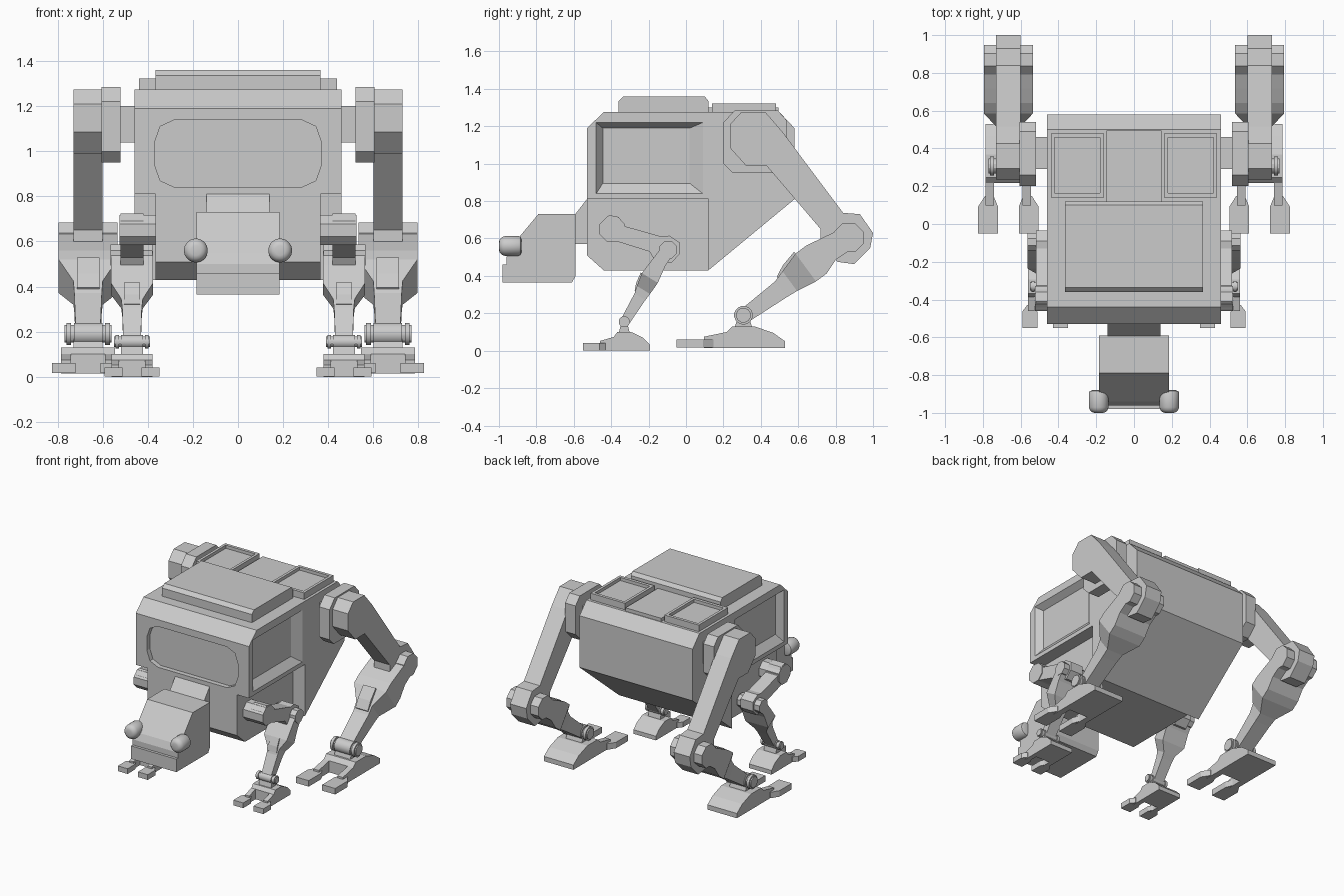
import bpy, bmesh, math
from mathutils import Vector

if "Cube" in bpy.data.objects:
    bpy.data.objects.remove(bpy.data.objects["Cube"])

grey = bpy.data.materials.new("hull grey")
grey.diffuse_color = (0.6, 0.6, 0.6, 1)
grey.use_nodes = True
grey.node_tree.nodes["Principled BSDF"].inputs["Base Color"].default_value = grey.diffuse_color


def loft(name, rings, mirror=False, smooth=False):
    """Skin equal-length rings of points and cap both ends."""
    bm = bmesh.new()
    vs = [[bm.verts.new(p) for p in r] for r in rings]
    n = len(vs[0])
    for a, b in zip(vs, vs[1:]):
        for i in range(n):
            j = (i + 1) % n
            bm.faces.new((a[i], a[j], b[j], b[i]))
    bm.faces.new(vs[0])
    bm.faces.new(vs[-1])
    bmesh.ops.recalc_face_normals(bm, faces=bm.faces)
    me = bpy.data.meshes.new(name)
    bm.to_mesh(me)
    bm.free()
    me.materials.append(grey)
    ob = bpy.data.objects.new(name, me)
    bpy.context.collection.objects.link(ob)
    if smooth:
        bpy.ops.object.select_all(action='DESELECT')
        bpy.context.view_layer.objects.active = ob
        ob.select_set(True)
        bpy.ops.object.shade_smooth_by_angle()
    if mirror:
        m = ob.modifiers.new("mirror", 'MIRROR')
        m.use_mirror_merge = False
    return ob


def prism(name, pts, x0, x1, **kw):
    """Side profile of (y, z) points extruded along x."""
    return loft(name, [[(x, y, z) for y, z in pts] for x in (x0, x1)], **kw)


def rect(x0, x1, y0, y1, z):
    return [(x0, y0, z), (x1, y0, z), (x1, y1, z), (x0, y1, z)]


def box(name, x0, x1, y0, y1, z0, z1, **kw):
    return loft(name, [rect(x0, x1, y0, y1, z0), rect(x0, x1, y0, y1, z1)], **kw)


def circle(c, r, n):
    return [(c[0] + r * math.cos((i + .5) * math.tau / n),
             c[1] + r * math.sin((i + .5) * math.tau / n)) for i in range(n)]


def cut(target, cutter):
    m = target.modifiers.new("cut", 'BOOLEAN')
    m.operation, m.solver, m.object = 'DIFFERENCE', 'EXACT', cutter
    cutter.hide_render = True
    bpy.ops.object.select_all(action='DESELECT')
    bpy.context.view_layer.objects.active = target
    target.select_set(True)
    bpy.ops.object.modifier_apply(modifier="cut")
    bpy.data.objects.remove(cutter)


# Hull with notches for the front legs
hull = prism("hull", [(-.44, .43), (.12, .43), (.58, .81), (.58, 1.19), (.50, 1.275),
                      (-.44, 1.275), (-.53, 1.19), (-.53, .51)], -.46, .46)
for s in (-1, 1):
    cut(hull, box("notch_cutter", min(s * .365, s * .6), max(s * .365, s * .6),
                  -.7, .12, .3, .81))
    # Sloped side recess
    frames = [(.47, -.485, .10, .835, 1.225), (.46, -.48, .09, .84, 1.22),
              (.415, -.445, .02, .895, 1.19)]
    cut(hull, loft("recess_cutter", [[(s * x, a, c), (s * x, b, c), (s * x, b, d), (s * x, a, d)]
                                     for x, a, b, c, d in frames]))

# Front window recess
quarter = [(.28, .15), (.345, .12), (.37, .05)]
outline = (quarter + [(x, -z) for x, z in quarter[::-1]]
           + [(-x, -z) for x, z in quarter] + [(-x, z) for x, z in quarter[::-1]])
cut(hull, loft("window_cutter", [[(x, y, z + .99) for x, z in outline] for y in (-.6, -.495)]))

# Roof plates and framed hatches
prism("roof_plate", [(-.36, 1.27), (-.36, 1.335), (-.335, 1.36), (.10, 1.36),
                     (.12, 1.335), (.12, 1.27)], -.365, .365)
box("roof_middle_panel", -.145, .145, .12, .495, 1.27, 1.30)
loft("roof_hatch", [rect(.16, .44, .14, .48, 1.27), rect(.16, .44, .14, .48, 1.323),
                    rect(.18, .42, .163, .458, 1.323), rect(.18, .42, .163, .458, 1.30)],
     mirror=True)

# Neck, head and eyes
prism("neck", [(-.60, .57), (-.60, .72), (-.53, .81), (-.52, .81), (-.52, .57)], -.14, .14)
prism("head", [(-.98, .365), (-.61, .365), (-.59, .40), (-.59, .73), (-.79, .73),
               (-.94, .55), (-.96, .50), (-.96, .46), (-.98, .46)], -.185, .185)
profile = [(-1, .022), (-.996, .036), (-.985, .047), (-.97, .053), (-.895, .053),
           (-.885, .048), (-.88, .035)]
loft("eye", [[(x, y, z) for x, z in circle((.187, .56), r, 24)] for y, r in profile],
     mirror=True, smooth=True)


def shin(name, cx, knee, ankle, hw, sections):
    """Lower leg: rectangles (t, width factor, above, below) along the knee-ankle axis."""
    k, a = Vector(knee), Vector(ankle)
    d = (a - k).normalized()
    n = Vector((d.y, -d.x))
    rings = []
    for t, w, up, down in sections:
        p = k.lerp(a, t)
        hi, lo = p + n * up, p - n * down
        x0, x1 = cx - hw * w, cx + hw * w
        rings.append([(x0, *hi), (x1, *hi), (x1, *lo), (x0, *lo)])
    loft(name, rings, mirror=True)


def ankle_joint(name, cx, c, r, hw):
    prism(name + "_pin", circle(c, r * .8, 12), cx - hw, cx + hw, mirror=True, smooth=True)
    prism(name + "_roller", circle(c, r, 16), cx - hw * .6, cx + hw * .6, mirror=True, smooth=True)
    for s in (-1, 1):
        m = cx + s * hw * .82
        prism(name + "_collar", circle(c, r, 16), m - hw * .1, m + hw * .1,
              mirror=True, smooth=True)


def foot(name, cx, y, z, sl, sw, sh):
    """Heel block, two arms and two toes, scaled in length, width and height."""
    P = lambda pts: [(y + a * sl, z + b * sh) for a, b in pts]
    X = lambda v: cx + v * sw
    prism(name + "_heel", P([(.223, 0), (.223, .035), (.16, .08), (.06, .115), (-.06, .115),
                             (-.09, .085), (-.09, 0)]), X(-.12), X(.12), mirror=True)
    prism(name + "_ankle_mount", P([(.05, .10), (.03, .16), (-.03, .16), (-.05, .10)]),
          X(-.065), X(.065), mirror=True)
    for s in (-1, 1):
        arm = sorted((X(s * .075), X(s * .12)))
        prism(name + "_arm", P([(-.04, 0), (-.04, .11), (-.09, .085), (-.21, .06), (-.21, 0)]),
              *arm, mirror=True)
        plan = [(.105, -.357), (.16, -.357), (.16, -.215), (.125, -.16), (.078, -.16),
                (.055, -.215), (.055, -.357)]
        loft(name + "_toe", [[(X(s * a), y + b * sl, z + h * sh) for a, b in plan]
                             for h in (.002, .046)], mirror=True)


# Rear legs
box("rear_axle", .45, .53, .29, .46, 1.04, 1.20, mirror=True)
prism("rear_hip_plate", [(.20, 1.0), (.25, .95), (.47, .95), (.54, 1.02), (.54, 1.23),
                         (.49, 1.285), (.26, 1.285), (.20, 1.22)], .52, .605, mirror=True)
prism("rear_thigh", [(.235, 1.085), (.32, .99), (.43, .99), (.72, .65), (.72, .58), (.81, .475),
                     (.90, .463), (.985, .55), (1.0, .63), (.93, .73), (.84, .737),
                     (.516, 1.17), (.425, 1.275), (.295, 1.275), (.235, 1.21)],
      .60, .73, mirror=True)
prism("rear_knee", circle((.87, .605), .085, 8), .535, .795, mirror=True)
shin("rear_shin", .665, (.87, .605), (.307, .19), .13,
     [(0, 1, .06, .06), (.18, 1, .085, .055), (.30, 1, .10, .085), (.40, 1, .10, .085),
      (.56, .5, .065, .066), (.65, .47, .045, .06), (1, .42, .032, .045)])
shin("rear_shin_guard", .665, (.87, .605), (.307, .19), .05,
     [(.40, 1, .112, 0), (.53, 1, .09, 0), (.62, 1, .06, 0)])
ankle_joint("rear_ankle", .665, (.307, .19), .05, .105)
foot("rear_foot", .665, .307, .015, 1, 1, 1)

# Front legs
prism("front_hip", circle((-.395, .65), .072, 8), .355, .525, mirror=True)
prism("front_thigh", [(-.46, .64), (-.45, .69), (-.41, .725), (-.36, .715), (-.325, .665),
                      (-.13, .61), (-.09, .615), (-.035, .58), (-.035, .515), (-.08, .468),
                      (-.165, .48), (-.195, .53), (-.355, .58), (-.425, .595)],
      .42, .52, mirror=True)
prism("front_knee", circle((-.095, .54), .05, 8), .38, .565, mirror=True)
shin("front_shin", .47, (-.095, .54), (-.33, .155), .0925,
     [(0, 1, .035, .035), (.18, 1, .045, .032), (.40, 1, .055, .045),
      (.56, .52, .042, .04), (.65, .47, .032, .036), (1, .42, .022, .028)])
shin("front_shin_guard", .47, (-.095, .54), (-.33, .155), .036,
     [(.40, 1, .062, 0), (.53, 1, .054, 0), (.62, 1, .04, 0)])
ankle_joint("front_ankle", .47, (-.33, .155), .03, .08)
foot("front_foot", .47, -.33, 0, .62, .76, .87)
